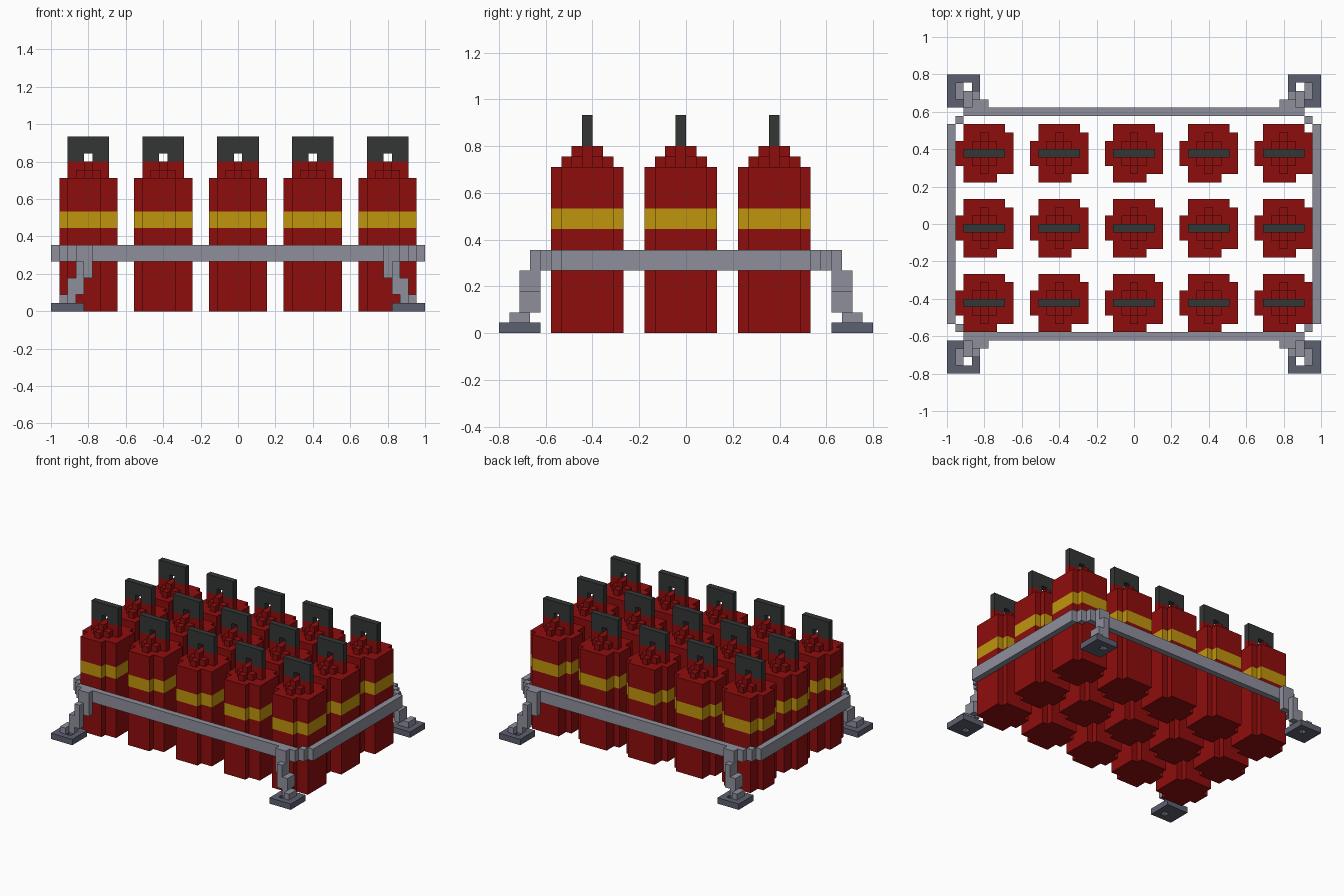
import bpy
import bmesh

default = bpy.data.objects.get("Cube")
if default:
    bpy.data.objects.remove(default, do_unlink=True)

U = 2 / 45          # size of one block
NX, NY = 45, 36     # footprint in blocks


def material(name, rgb):
    m = bpy.data.materials.new(name)
    m.use_nodes = True
    m.diffuse_color = (*rgb, 1)
    for node in m.node_tree.nodes:
        if node.type == 'BSDF_PRINCIPLED':
            node.inputs["Base Color"].default_value = (*rgb, 1)
            node.inputs["Roughness"].default_value = 0.8
    return m


RED = material("tank red", (0.275, 0.004, 0.004))
YELLOW = material("band yellow", (0.53, 0.30, 0.004))
BLACK = material("handle black", (0.034, 0.037, 0.037))
GREY = material("rail grey", (0.27, 0.275, 0.33))
SLATE = material("foot slate", (0.108, 0.115, 0.16))


def block(x0, x1, y0, y1):
    """Cells of a rectangle, upper limits excluded."""
    return {(x, y) for x in range(x0, x1) for y in range(y0, y1)}


def stepped_mesh(name, layers, mats):
    """Outer skin of stacked layers: (bottom, top, cells, material slot)."""
    bm = bmesh.new()

    def face(points, slot):
        f = bm.faces.new([bm.verts.new([c * U for c in p]) for p in points])
        f.material_index = slot

    for i, (a, b, cells, slot) in enumerate(layers):
        below = layers[i - 1][2] if i else set()
        above = layers[i + 1][2] if i + 1 < len(layers) else set()
        for x, y in cells:
            ring = [(x, y), (x + 1, y), (x + 1, y + 1), (x, y + 1)]
            for k, (dx, dy) in enumerate([(0, -1), (1, 0), (0, 1), (-1, 0)]):
                if (x + dx, y + dy) not in cells:
                    p, q = ring[k], ring[(k + 1) % 4]
                    face([(*p, a), (*q, a), (*q, b), (*p, b)], slot)
            if (x, y) not in above:
                face([(*p, b) for p in ring], slot)
            if (x, y) not in below:
                face([(*p, a) for p in reversed(ring)], slot)
    bmesh.ops.remove_doubles(bm, verts=bm.verts, dist=1e-5)
    bmesh.ops.dissolve_limit(bm, angle_limit=0.01, verts=bm.verts,
                             edges=bm.edges, delimit={'MATERIAL'})
    mesh = bpy.data.meshes.new(name)
    bm.to_mesh(mesh)
    bm.free()
    for m in mats:
        mesh.materials.append(m)
    return mesh


def place(name, mesh, x=0, y=0):
    ob = bpy.data.objects.new(name, mesh)
    ob.location = ((x - NX / 2) * U, (y - NY / 2) * U, 0)
    bpy.context.collection.objects.link(ob)
    return ob


def flip(cells, fx, fy):
    return {(NX - 1 - x if fx else x, NY - 1 - y if fy else y) for x, y in cells}


# Tank: stepped round body with a yellow band and a domed shoulder
round_plan = (block(1, 5, 0, 1) | block(1, 7, 1, 2) | block(0, 7, 2, 5)
              | block(1, 7, 5, 6) | block(1, 6, 6, 7))
shoulder = block(3, 4, 1, 6) | block(2, 5, 2, 5) | block(1, 6, 3, 4)
neck = block(1, 6, 3, 4) | block(3, 4, 2, 5)
tank = stepped_mesh("tank", [
    (0, 10, round_plan, 0), (10, 12, round_plan, 1), (12, 16, round_plan, 0),
    (16, 17, shoulder, 0), (17, 18, neck, 0)], [RED, YELLOW])

# Handle: flat plate with a finger hole
plate = block(1, 6, 3, 4)
handle = stepped_mesh("handle", [
    (18, 19, plate - {(3, 3)}, 0), (19, 21, plate, 0)], [BLACK])

for row in range(3):
    for col in range(5):
        x, y = 1 + 9 * col, 5 + 9 * row
        place(f"tank_{row + 1}_{col + 1}", tank, x, y)
        place(f"handle_{row + 1}_{col + 1}", handle, x, y)

# Rail: four straight bars joined by stepped corners
corner = {(1, 5), (2, 4), (3, 4), (4, 4), (3, 3), (4, 3)}
rail = (block(5, 40, 4, 5) | block(5, 40, 31, 32)
        | block(0, 1, 6, 30) | block(44, 45, 6, 30))
corners = [("front_right", 0, 0), ("front_left", 1, 0),
           ("back_right", 0, 1), ("back_left", 1, 1)]
for _, fx, fy in corners:
    rail |= flip(corner, fx, fy)
place("rail", stepped_mesh("rail", [(6, 8, rail, 0)], [GREY]))

# Legs lean outward in steps, each on a foot pad with a bolt hole
leg_steps = [(1, 2, {(1, 1), (1, 2), (2, 2)}),
             (2, 4, {(2, 2), (3, 2), (2, 3)}),
             (4, 6, {(3, 2), (3, 3), (4, 3)})]
pad = block(0, 4, 0, 4) - {(2, 1)}
for side, fx, fy in corners:
    steps = [(a, b, flip(c, fx, fy), 0) for a, b, c in leg_steps]
    place(f"{side}_leg", stepped_mesh(f"{side}_leg", steps, [GREY]))
    place(f"{side}_foot", stepped_mesh(
        f"{side}_foot", [(0, 1, flip(pad, fx, fy), 0)], [SLATE]))
